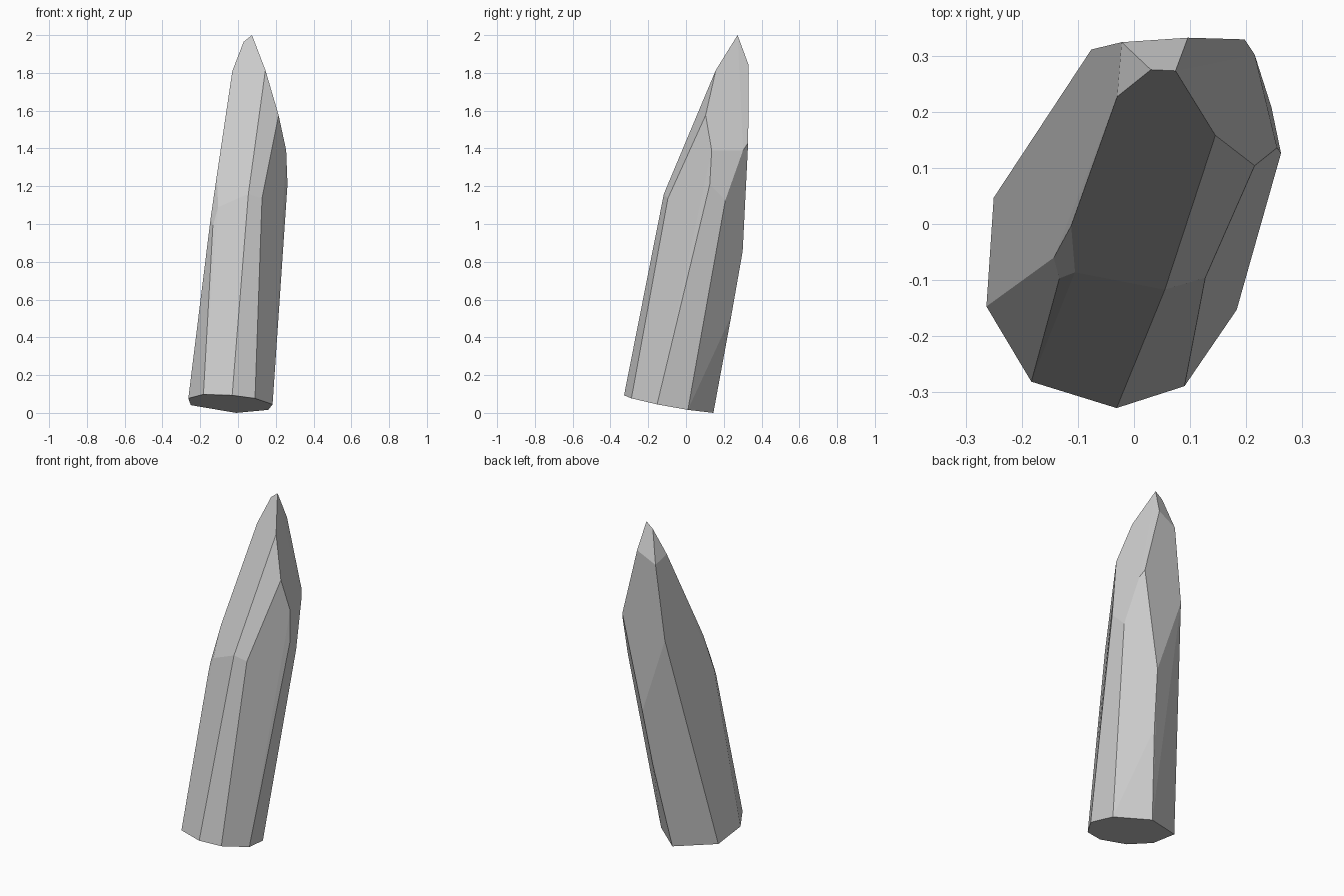
import bpy, bmesh, math

# tilted eight-sided foot of the crystal
foot = [(-.263, -.147, .077), (-.183, -.281, .098), (-.031, -.328, .093), (.09, -.289, .077),
        (.183, -.153, .045), (.16, .01, .016), (-.01, .145, 0), (-.25, .047, .041)]

# corners where the shaft turns into the slanted facets
shoulder = [(-.143, -.06, 1.045), (-.133, -.097, .99), (-.105, -.086, 1.089), (-.112, -.003, 1.257),
            (.055, -.117, 1.16), (.127, -.096, 1.135), (.262, .126, 1.21), (.255, .136, 1.39),
            (.245, .208, 1.125), (.215, .302, 1.39), (.197, .329, 1.43), (.083, .30, .855),
            (.055, .24, .515), (-.076, .311, 1.33)]

# pointed tip, leaning to the back
tip = [(.215, .104, 1.576), (.145, .158, 1.815), (-.03, .227, 1.81), (-.022, .324, 1.78),
       (.096, .332, 1.84), (.03, .275, 1.965), (.074, .273, 2.0)]

# wrap the corners in a convex shell and merge coplanar facets
bm = bmesh.new()
for co in foot + shoulder + tip:
    bm.verts.new(co)
hull = bmesh.ops.convex_hull(bm, input=bm.verts[:])
loose = [v for v in bm.verts if not v.link_faces]
bmesh.ops.delete(bm, geom=loose, context='VERTS')
bmesh.ops.dissolve_limit(bm, angle_limit=math.radians(2.5), verts=bm.verts[:], edges=bm.edges[:])
bmesh.ops.recalc_face_normals(bm, faces=bm.faces[:])

mesh = bpy.data.meshes.new("crystal_shard")
bm.to_mesh(mesh)
bm.free()
bpy.context.collection.objects.link(bpy.data.objects.new("crystal_shard", mesh))
